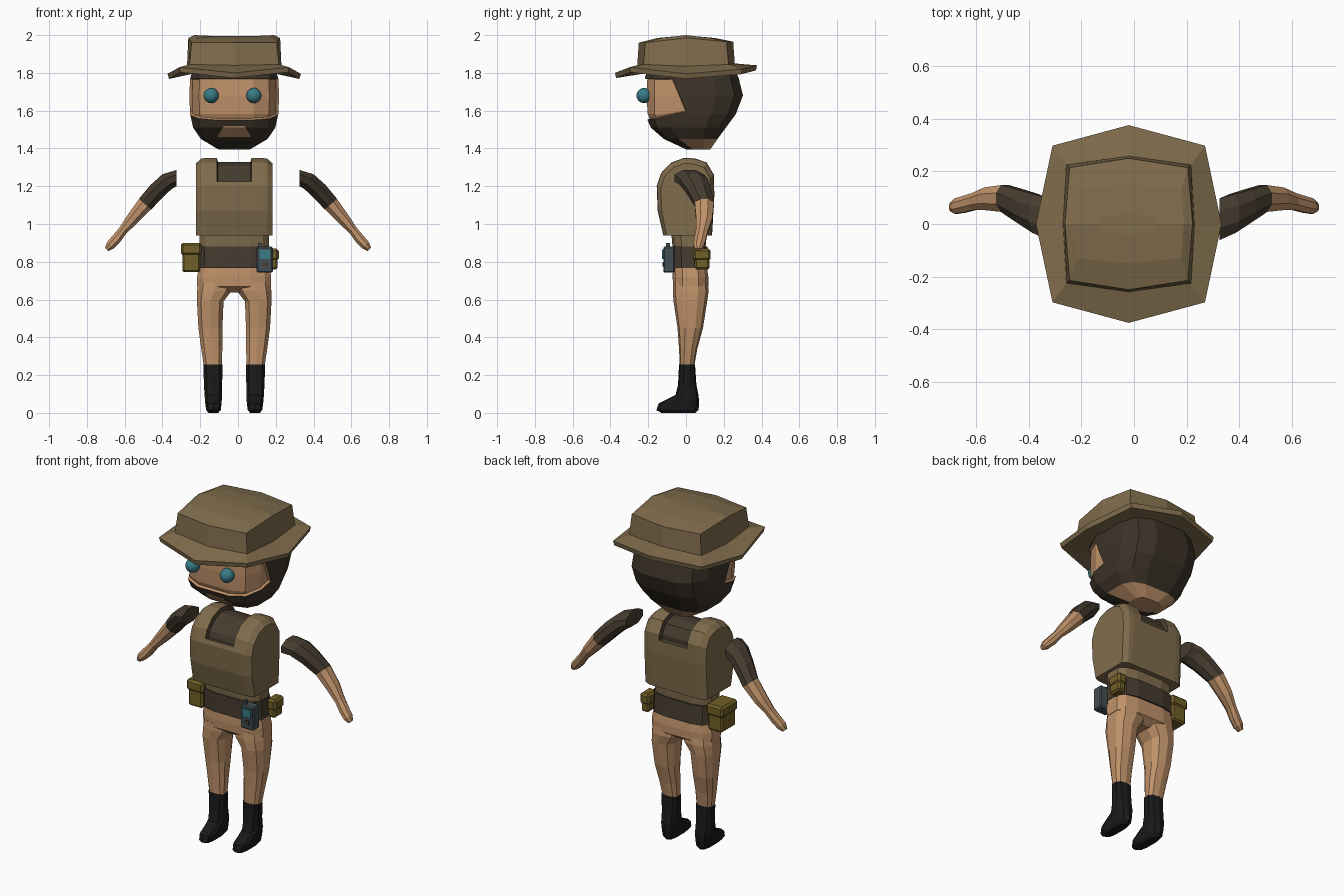
import bpy, bmesh, math
from mathutils import Vector

if "Cube" in bpy.data.objects:
    bpy.data.objects.remove(bpy.data.objects["Cube"])

C = -0.02  # the body sits slightly left of the origin


def mat(name, r, g, b):
    m = bpy.data.materials.new(name)
    m.diffuse_color = (r, g, b, 1)
    m.use_nodes = True
    m.node_tree.nodes["Principled BSDF"].inputs["Base Color"].default_value = m.diffuse_color
    return m


SKIN = mat("tan skin", 0.53, 0.29, 0.145)
CLOTH = mat("khaki cloth", 0.215, 0.15, 0.072)
DARK = mat("dark brown cloth", 0.062, 0.045, 0.029)
HAIR = mat("hair brown", 0.047, 0.034, 0.022)
BLACK = mat("boot black", 0.01, 0.01, 0.011)
POUCH = mat("olive pouch", 0.165, 0.115, 0.02)
METAL = mat("grey device", 0.055, 0.075, 0.085)
TEAL = mat("teal", 0.04, 0.2, 0.24)


def ring(z, cx, y0, y1, hx, n=12, e=0.6):
    """Rounded-box cross-section at height z, from y0 to y1."""
    pts = []
    for i in range(n):
        a = 2 * math.pi * (i + 0.5) / n
        c, s = math.cos(a), math.sin(a)
        pts.append(Vector((cx + hx * math.copysign(abs(c) ** e, c),
                           (y0 + y1) / 2 + (y1 - y0) / 2 * math.copysign(abs(s) ** e, s), z)))
    return pts


def loft_bm(rings):
    bm = bmesh.new()
    vs = [[bm.verts.new(p) for p in r] for r in rings]
    n = len(rings[0])
    for a, b in zip(vs, vs[1:]):
        for i in range(n):
            j = (i + 1) % n
            bm.faces.new((a[i], a[j], b[j], b[i]))
    bm.faces.new(vs[0])
    bm.faces.new(vs[-1])
    bmesh.ops.recalc_face_normals(bm, faces=bm.faces)
    return bm


def finish(name, bm, *mats):
    me = bpy.data.meshes.new(name)
    bm.to_mesh(me)
    bm.free()
    for m in mats:
        me.materials.append(m)
    ob = bpy.data.objects.new(name, me)
    bpy.context.collection.objects.link(ob)
    return ob


def loft(name, rings, m):
    return finish(name, loft_bm(rings), m)


def cut(bm, co, no, keep=lambda c: True):
    fs = [f for f in bm.faces if keep(f.calc_center_median())]
    geom = fs + list({e for f in fs for e in f.edges}) + list({v for f in fs for v in f.verts})
    bmesh.ops.bisect_plane(bm, geom=geom, plane_co=co, plane_no=no, dist=1e-4)


def box(name, lo, hi, m, bevel=0.0):
    bm = bmesh.new()
    bmesh.ops.create_cube(bm, size=1)
    for v in bm.verts:
        v.co = Vector([(lo[i] + hi[i]) / 2 + v.co[i] * (hi[i] - lo[i]) for i in range(3)])
    if bevel:
        bmesh.ops.bevel(bm, geom=list(bm.edges), offset=bevel, segments=1, affect='EDGES')
    return finish(name, bm, m)


# Head: one loft, cut along the beard and hair lines
bm = loft_bm([ring(z, C, y0, y1, hx, 12, 0.6) for z, y0, y1, hx in [
    (1.395, 0.0, 0.13, 0.085), (1.45, -0.12, 0.17, 0.18), (1.51, -0.19, 0.215, 0.222),
    (1.58, -0.222, 0.268, 0.238), (1.68, -0.228, 0.307, 0.243),
    (1.77, -0.224, 0.285, 0.238), (1.85, -0.2, 0.25, 0.215)]])
front = lambda c: c.y < 0.1 and c.z > 1.45
cut(bm, (0, -0.21, 1.55), (0, -0.22, 1), front)
cut(bm, (0, -0.06, 1.745), (0, 1, 0.414), front)
cut(bm, (0, 0, 1.46), (0, 0, 1), lambda c: c.y < -0.05)
cut(bm, (0, 0, 1.518), (0, 0, 1), lambda c: c.y < -0.1 and 1.45 < c.z < 1.58)
for s in (-1, 1):
    cut(bm, (C + s * 0.087, 0, 1.465), (s * 0.05, 0, 0.03),
        lambda c: c.y < -0.1 and 1.45 < c.z < 1.53)
face = []
for f in bm.faces:
    c = f.calc_center_median()
    skin = c.z - 1.55 - 0.22 * (c.y + 0.21) > 0 and c.y + 0.06 + (c.z - 1.745) * 0.414 < 0 and c.z < 1.78
    mouth = 1.458 < c.z < 1.518 and c.y < -0.1 and abs(c.x - C) < 0.087 - (c.z - 1.465) * 0.6
    neck = c.z < 1.45 and c.y > 0.03
    f.material_index = 1 if skin or mouth or neck else 0
    if skin:
        face.append(f)
bmesh.ops.inset_region(bm, faces=face, thickness=0.003, depth=-0.014, use_even_offset=True)
finish("head", bm, HAIR, SKIN)

# Eyes
for s in (-1, 1):
    bm = bmesh.new()
    bmesh.ops.create_uvsphere(bm, u_segments=20, v_segments=12, radius=0.04)
    for v in bm.verts:
        v.co += Vector((-0.029 + s * 0.113, -0.222, 1.68))
    for f in bm.faces:
        f.smooth = True
    finish("eye", bm, TEAL)


# Hat: underside, wavy brim, crown and peaked top in one eight-sided loft
def hat_ring(corner, side, zs):
    """zs: heights at back, back corner, side, front corner, front."""
    (kx, ky), (sx, sy) = corner, side
    pts = [(0, sy), (kx, ky), (sx, 0), (kx, -ky), (0, -sy), (-kx, -ky), (-sx, 0), (-kx, ky)]
    return [Vector((C + x, y, zs[min(i, 8 - i)])) for i, (x, y) in enumerate(pts)]


brim = [1.84, 1.82, 1.795, 1.83, 1.80]
loft("hat", [
    hat_ring((0.2, 0.2), (0.21, 0.23), [1.80] * 5),
    hat_ring((0.285, 0.293), (0.345, 0.37), [z - 0.027 for z in brim]),
    hat_ring((0.29, 0.298), (0.353, 0.376), brim),
    hat_ring((0.237, 0.225), (0.25, 0.258), [1.85, 1.845, 1.835, 1.845, 1.84]),
    hat_ring((0.225, 0.215), (0.243, 0.25), [1.965, 1.965, 1.985, 1.96, 1.96]),
    hat_ring((0.2, 0.13), (0.21, 0.15), [1.985, 1.985, 2.0, 1.985, 1.985]),
    hat_ring((0.1, 0.03), (0.11, 0.04), [1.995] * 5)], CLOTH)

# Vest: side profile lofted across x, with the neck opening sunk in
profile = [(-0.12, 0.94), (-0.15, 1.07), (-0.155, 1.2), (-0.132, 1.27), (-0.08, 1.325), (-0.01, 1.35),
           (0.05, 1.347), (0.11, 1.325), (0.148, 1.26), (0.15, 1.15), (0.138, 0.94)]
bm = loft_bm([[Vector((C + x, y * k, 1.14 + (z - 1.14) * (k if z > 1.14 else 1))) for y, z in profile]
              for x, k in [(-0.203, 0.86), (-0.175, 0.98), (-0.15, 1), (-0.092, 1), (0.092, 1),
                           (0.15, 1), (0.175, 0.98), (0.203, 0.86)]])
cut(bm, (0, 0, 1.225), (0, 0, 1))
scoop = [f for f in bm.faces if abs(f.calc_center_median().x - C) < 0.08 and f.calc_center_median().z > 1.225]
for f in scoop:
    f.material_index = 1
bmesh.ops.inset_region(bm, faces=scoop, thickness=0.006, depth=-0.022, use_even_offset=True)
finish("vest", bm, CLOTH, DARK)

# Waist, belt and hips
loft("shirt_waist", [ring(0.86, C, -0.072, 0.105, 0.187), ring(0.96, C, -0.08, 0.11, 0.187)], CLOTH)
loft("belt", [ring(0.768, C, -0.08, 0.122, 0.195), ring(0.88, C, -0.08, 0.115, 0.193)], DARK)
loft("hips", [ring(z, C, y0, y1, hx) for z, y0, y1, hx in [
    (0.638, -0.03, 0.075, 0.15), (0.67, -0.07, 0.12, 0.2),
    (0.72, -0.073, 0.12, 0.2), (0.79, -0.07, 0.11, 0.188)]], SKIN)

# Legs, boots and arms, mirrored
arm = [  # centre x, y, z, half depth, half thickness
    (0.325, 0.018, 1.243, 0.08, 0.043), (0.375, 0.04, 1.225, 0.075, 0.046),
    (0.43, 0.067, 1.175, 0.064, 0.046), (0.492, 0.097, 1.105, 0.052, 0.043),
    (0.56, 0.096, 1.025, 0.044, 0.034), (0.61, 0.085, 0.965, 0.033, 0.024),
    (0.645, 0.075, 0.92, 0.032, 0.027), (0.675, 0.068, 0.888, 0.03, 0.025),
    (0.695, 0.065, 0.865, 0.017, 0.013)]


def arm_rings(lo, hi, s, grow=0.0):
    out = []
    for i in range(lo, hi):
        p, q = arm[max(i - 1, 0)], arm[min(i + 1, len(arm) - 1)]
        t = Vector((q[0] - p[0], 0, q[2] - p[2])).normalized()
        if i == 0:
            t = Vector((1, 0, 0))
        v = Vector((-t.z, 0, t.x))
        x, y, z, a, b = arm[i]
        r = []
        for k in range(8):
            w = math.pi * (k + 0.5) / 4
            o = Vector((x, y, z)) + Vector((0, 1, 0)) * math.cos(w) * 1.06 * (a + grow) \
                + v * math.sin(w) * 1.06 * (b + grow)
            r.append(Vector((o.x * s, o.y, o.z)))
        out.append(r)
    return out


for s, side in ((-1, "left"), (1, "right")):
    loft(side + "_leg", [ring(z, C + s * cx, y0, y1, hx, 10, 0.75) for z, cx, hx, y0, y1 in [
        (0.69, 0.1, 0.095, -0.068, 0.115), (0.645, 0.106, 0.094, -0.07, 0.12),
        (0.59, 0.127, 0.073, -0.066, 0.112), (0.45, 0.126, 0.066, -0.045, 0.09),
        (0.34, 0.119, 0.058, -0.037, 0.06), (0.25, 0.113, 0.05, -0.033, 0.044)]], SKIN)
    loft(side + "_boot", [ring(z, C + s * cx, y0, y1, hx, 10, 0.75) for z, cx, hx, y0, y1 in [
        (0.0, 0.11, 0.026, -0.13, 0.05), (0.015, 0.11, 0.04, -0.157, 0.066),
        (0.05, 0.11, 0.045, -0.145, 0.07), (0.095, 0.111, 0.048, -0.055, 0.066),
        (0.15, 0.112, 0.05, -0.042, 0.055), (0.256, 0.113, 0.053, -0.037, 0.048)]], BLACK)
    loft(side + "_sleeve", arm_rings(0, 4, s, 0.001), DARK)
    loft(side + "_forearm", arm_rings(3, 9, s), SKIN)

# Belt pouches with flaps
for name, lo, hi, f in [("large_pouch", (-0.295, -0.05, 0.745), (-0.2, 0.085, 0.88), 0.008),
                        ("small_pouch", (0.16, 0.045, 0.76), (0.21, 0.125, 0.85), 0.006)]:
    box(name, lo, hi, POUCH, 0.01)
    box(name + "_flap", (lo[0] - f, lo[1] - f, hi[2] - 0.045), (hi[0] + f, hi[1] + f, hi[2] + 0.02), POUCH, 0.012)

# Handheld device on the belt
box("device", (0.098, -0.12, 0.742), (0.185, -0.058, 0.88), METAL, 0.007)
box("device_antenna", (0.105, -0.105, 0.87), (0.125, -0.085, 0.9), METAL)
box("device_screen", (0.115, -0.126, 0.815), (0.17, -0.118, 0.865), TEAL)
box("device_button", (0.13, -0.125, 0.775), (0.158, -0.118, 0.797), DARK)
